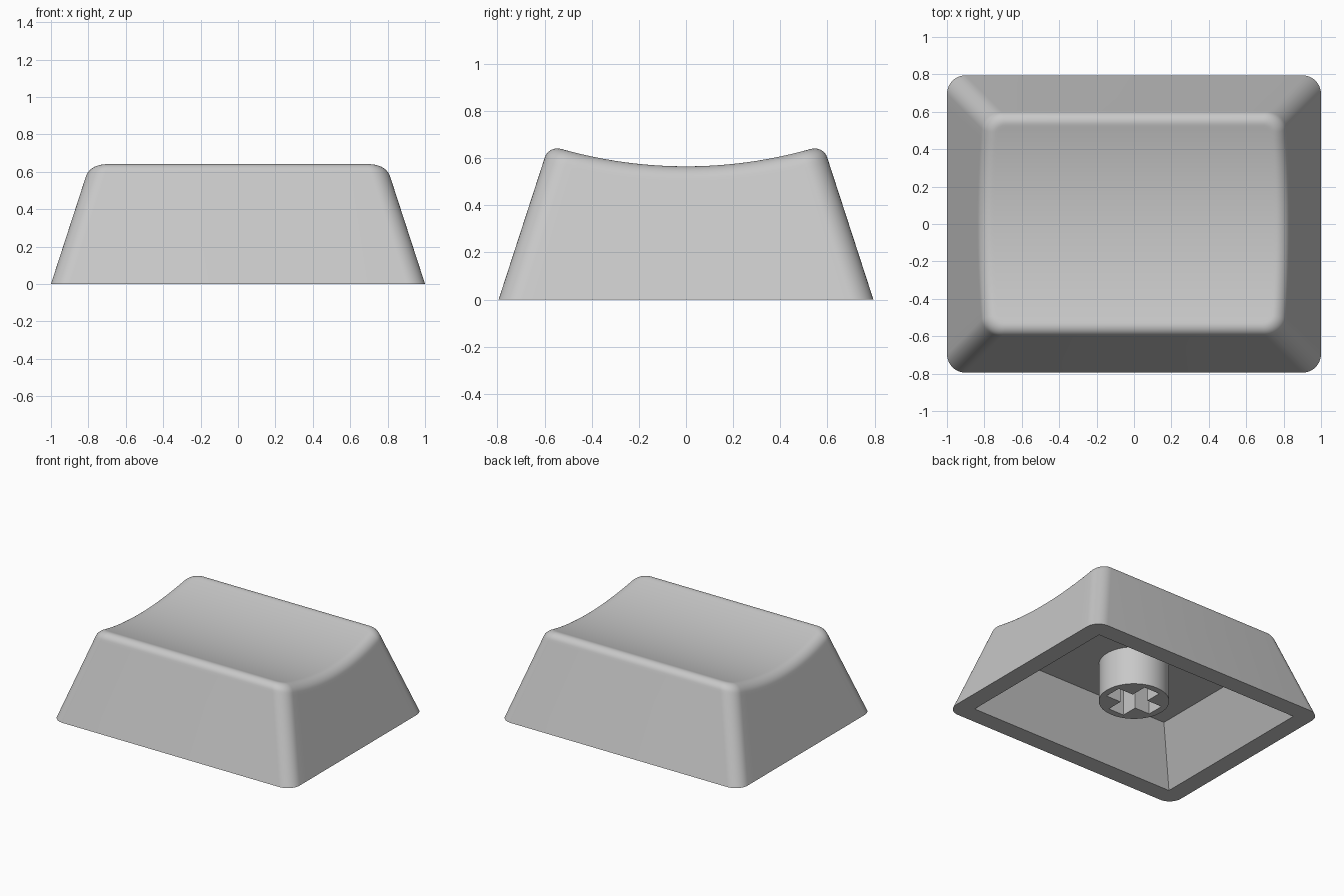
import bpy, bmesh, math

if "Cube" in bpy.data.objects:
    bpy.data.objects.remove(bpy.data.objects["Cube"])

HX, HY, R = 1.0, 0.795, 0.10      # base half sizes and corner radius
SLOPE = 0.325                     # inward lean of the walls per unit height
DISH_Z, DISH_R = 0.565, 1.93      # cylindrical dish on top
T = 0.055                         # size of the rounded top edge

grey = bpy.data.materials.new("light_grey")
grey.diffuse_color = (0.58, 0.58, 0.58, 1)
grey.use_nodes = True
grey.node_tree.nodes["Principled BSDF"].inputs["Base Color"].default_value = grey.diffuse_color

# Right half of the rounded outline: (centre factor y, normal x, normal y)
half = []
for i in range(11):
    a = math.radians(-90 + 9 * i)
    half.append((-1, math.cos(a), math.sin(a)))
half += [(-1 + i / 10, 1, 0) for i in range(1, 20)]
half += [(-c, nx, -ny) for c, nx, ny in reversed(half[:11])]
outline = [(1, *h) for h in half] + [(-1, c, -nx, ny) for c, nx, ny in reversed(half)]
N = len(half)


def plan(p, hx, hy, r, inset=0.0):
    sx, cy, nx, ny = p
    return (sx * (hx - r) + nx * (r - inset), cy * (hy - r) + ny * (r - inset))


def wall(p, z):
    return (*plan(p, HX - SLOPE * z, HY - SLOPE * z, R), z)


def dish(y):
    return DISH_Z + DISH_R - math.sqrt(DISH_R ** 2 - y * y)


def column(p):
    """Points of the outer surface from the base up to the dish."""
    z = 0.6
    for _ in range(12):
        z = dish(wall(p, z)[1])
    edge = wall(p, z)
    low = wall(p, z - T * 0.95)

    def on_dish(d):
        x, y = plan(p, HX - SLOPE * z, HY - SLOPE * z, R, d)
        return (x, y, dish(y))
    inner = on_dish(T)
    pts = [wall(p, 0), wall(p, z - T * 0.95 - 0.015)]
    for k in range(9):
        t, w = k / 8, 0.75
        b = ((1 - t) ** 2, 2 * w * t * (1 - t), t * t)
        pts.append([(b[0] * l + b[1] * e + b[2] * i) / sum(b)
                    for l, e, i in zip(low, edge, inner)])
    pts.append(on_dish(T + 0.015))
    return pts


# Key cap shell: dished outside, rim and hollow inside
bm = bmesh.new()
columns = [column(p) for p in outline]
rings = [[bm.verts.new(c[k]) for c in columns] for k in range(len(columns[0]))]
hollow = [[bm.verts.new((*plan(p, hx, hy, 0), z)) for p in outline]
          for hx, hy, z in ((0.665, 0.475, 0.38), (0.865, 0.66, 0.0))]
rings = hollow + rings
for a, b in zip(rings, rings[1:]):
    for i in range(2 * N):
        j = (i + 1) % (2 * N)
        bm.faces.new((a[i], a[j], b[j], b[i]))
for ring in (rings[0], rings[-1]):
    for i in range(N - 1):
        bm.faces.new((ring[i], ring[i + 1], ring[2 * N - 2 - i], ring[2 * N - 1 - i]))
bmesh.ops.remove_doubles(bm, verts=bm.verts, dist=1e-4)
bmesh.ops.recalc_face_normals(bm, faces=bm.faces)
mesh = bpy.data.meshes.new("cap_shell")
bm.to_mesh(mesh)
bm.free()
shell = bpy.data.objects.new("cap_shell", mesh)
bpy.context.collection.objects.link(shell)

# Stem: round post with a cross-shaped socket
L, W = 0.19, 0.065
arm = [(L, -W), (L, W), (W, W)]
cross = []
for q in range(4):
    c, s = round(math.cos(q * math.pi / 2)), round(math.sin(q * math.pi / 2))
    cross += [(x * c - y * s, x * s + y * c) for x, y in arm]
circle = [(0.24 * math.cos(k * math.pi / 32), 0.24 * math.sin(k * math.pi / 32))
          for k in range(64)]
curve = bpy.data.curves.new("stem", 'CURVE')
curve.dimensions = '2D'
curve.fill_mode = 'BOTH'
curve.extrude = 0.1475
for loop in (circle, cross):
    sp = curve.splines.new('POLY')
    sp.points.add(len(loop) - 1)
    for pt, (x, y) in zip(sp.points, loop):
        pt.co = (x, y, 0, 1)
    sp.use_cyclic_u = True
stem = bpy.data.objects.new("stem", curve)
stem.location.z = 0.2375
bpy.context.collection.objects.link(stem)


def select(ob):
    bpy.ops.object.select_all(action='DESELECT')
    ob.select_set(True)
    bpy.context.view_layer.objects.active = ob


select(stem)
bpy.ops.object.convert(target='MESH')
stem = bpy.context.view_layer.objects.active
bm = bmesh.new()
bm.from_mesh(stem.data)
bmesh.ops.remove_doubles(bm, verts=bm.verts, dist=1e-4)
bmesh.ops.recalc_face_normals(bm, faces=bm.faces)
bm.to_mesh(stem.data)
bm.free()

# Colour and smooth shading with crisp edges
for ob in (shell, stem):
    ob.data.materials.clear()
    ob.data.materials.append(grey)
    select(ob)
    bpy.ops.object.shade_smooth_by_angle(angle=math.radians(30))
